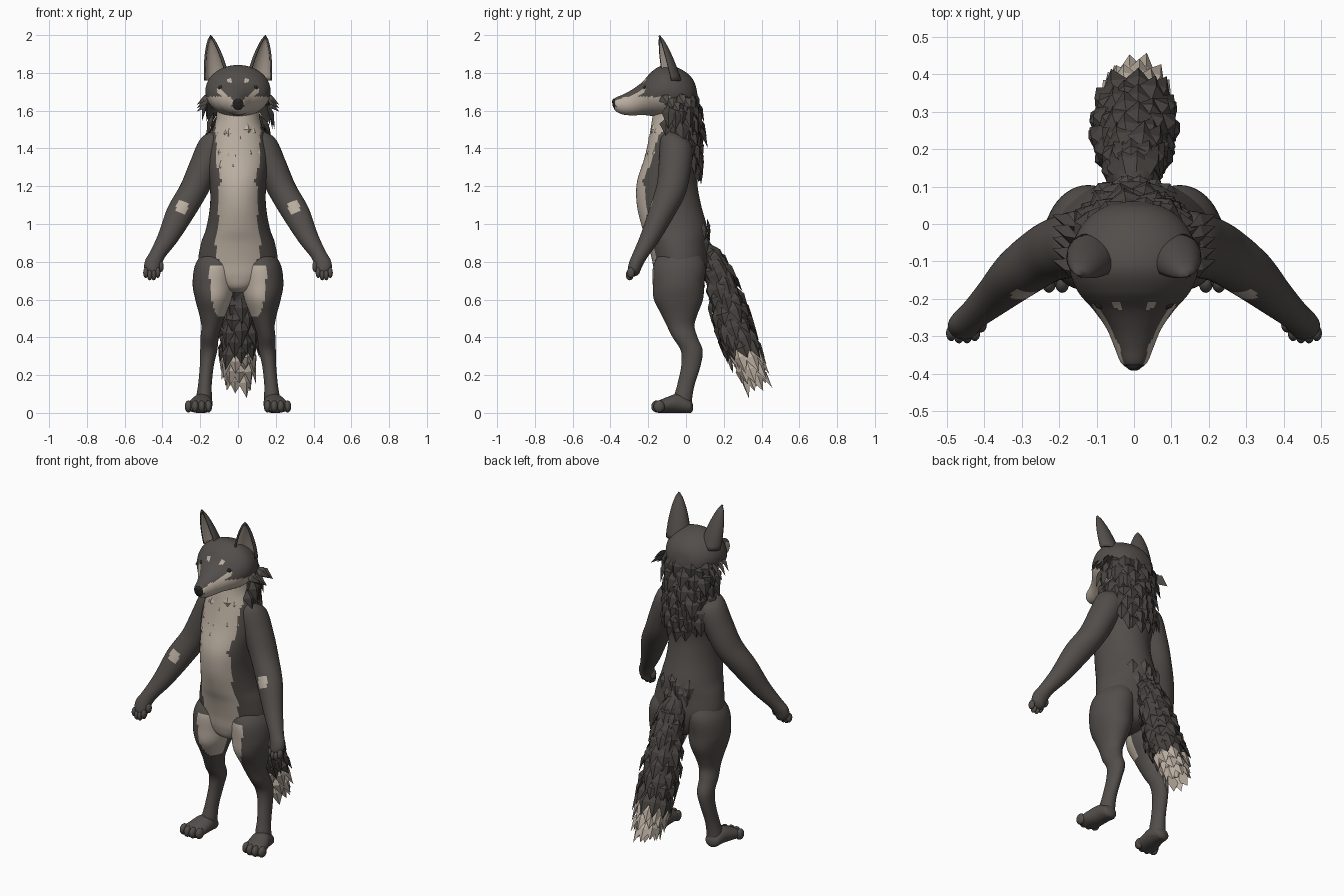
import bpy, bmesh, math, random
from mathutils import Vector

random.seed(4)
cube = bpy.data.objects.get("Cube")
if cube:
    bpy.data.objects.remove(cube)


def material(name, rgb):
    m = bpy.data.materials.new(name)
    m.use_nodes = True
    m.diffuse_color = (*rgb, 1)
    m.node_tree.nodes["Principled BSDF"].inputs["Base Color"].default_value = (*rgb, 1)
    return m


MATS = [material("charcoal coat", (.085, .075, .068)), material("cream fur", (.5, .43, .36)),
        material("dark tufts", (.062, .055, .05)), material("black nose", (.02, .018, .017))]
COAT, CREAM, TUFT, BLACK = range(4)
X, Y, Z = Vector((1, 0, 0)), Vector((0, 1, 0)), Vector((0, 0, 1))


def finish(name, bm, rule=None, smooth=True, recalc=True):
    """Turn a bmesh into an object, colouring each face by rule(centre)."""
    if recalc:
        bmesh.ops.recalc_face_normals(bm, faces=bm.faces)
    for f in bm.faces:
        f.smooth = smooth
        if rule:
            f.material_index = rule(f.calc_center_median())
    me = bpy.data.meshes.new(name)
    bm.to_mesh(me)
    bm.free()
    for m in MATS:
        me.materials.append(m)
    ob = bpy.data.objects.new(name, me)
    bpy.context.collection.objects.link(ob)
    return ob


def spline(rows, k):
    """Smooth curve through rows of numbers, k steps per span."""
    out = []
    for i in range(len(rows) - 1):
        a, b, c, d = (rows[max(0, min(len(rows) - 1, i + j))] for j in (-1, 0, 1, 2))
        for t in (j / k for j in range(k)):
            out.append([q + .5 * t * (r - p + t * (2*p - 5*q + 4*r - s + t * (3*(q - r) + s - p)))
                        for p, q, r, s in zip(a, b, c, d)])
    return out + [list(rows[-1])]


def loft(name, rows, u, v, rule, side=1, k=7, n=48):
    """Skin ellipses (x, y, z, radius along u, radius along v)."""
    bm, rings = bmesh.new(), []
    for x, y, z, ra, rb in spline(rows, k):
        ring = []
        for i in range(n):
            a = math.tau * i / n
            p = Vector((x, y, z)) + u * (max(ra, .002) * math.cos(a)) + v * (max(rb, .002) * math.sin(a))
            ring.append(bm.verts.new((p.x * side, p.y, max(p.z, 0))))
        rings.append(ring)
    for r, q in zip(rings, rings[1:]):
        for i in range(n):
            j = (i + 1) % n
            bm.faces.new((r[i], r[j], q[j], q[i]))
    bm.faces.new(rings[0])
    bm.faces.new(rings[-1])
    return finish(name, bm, rule)


def ball(name, pos, size, mat):
    bm = bmesh.new()
    bmesh.ops.create_uvsphere(bm, u_segments=16, v_segments=10, radius=1)
    for vert in bm.verts:
        vert.co = Vector(pos) + Vector(c * s for c, s in zip(vert.co, size))
    return finish(name, bm, lambda c: mat)


def tuft(bm, p, d, nrm, length, width, mat):
    """One pointed lock of fur with a raised ridge."""
    d = d.normalized()
    w = d.cross(nrm).normalized() * width / 2
    mid = p + d * length * .4
    root, a, tip, b, ridge = (bm.verts.new(c) for c in
                              (p, mid + w, p + d * length, mid - w, mid + nrm * width * .25))
    loop = (root, a, tip, b)
    for i in range(4):
        bm.faces.new((loop[i], loop[(i + 1) % 4], ridge)).material_index = mat
    bm.faces.new(loop[::-1]).material_index = mat


def tuft_ring(bm, row, u, v, down, angles, flare, length, width, mat):
    x, y, z, ra, rb = row
    for deg in angles:
        a = math.radians(deg + random.uniform(-6, 6))
        nrm = (u * math.cos(a) + v * math.sin(a)).normalized()
        p = Vector((x, y, z)) + u * (ra * math.cos(a)) + v * (rb * math.sin(a)) - nrm * .006
        p += down * random.uniform(-.02, .02)
        tuft(bm, p, down + nrm * flare * random.uniform(.6, 1.4), nrm,
             length * random.uniform(.8, 1.2), width, mat)


def ramp(z, pts):
    for (a, p), (b, q) in zip(pts, pts[1:]):
        if a <= z <= b:
            return p + (q - p) * (z - a) / (b - a)
    return 0


# Torso with cream chest and belly
TORSO = [(0, -.03, .635, .03, .05), (0, -.03, .66, .1, .11), (0, -.03, .72, .18, .135),
         (0, -.03, .8, .21, .148), (0, -.045, .9, .195, .158), (0, -.06, .98, .168, .172),
         (0, -.09, 1.1, .148, .17), (0, -.1, 1.22, .15, .16), (0, -.075, 1.35, .165, .145),
         (0, -.065, 1.46, .15, .13), (0, -.055, 1.55, .118, .125), (0, -.055, 1.64, .11, .11)]
BIB = [(.6, .15), (.74, .15), (.8, .105), (.9, .12), (1, .105), (1.2, .1), (1.22, .085),
       (1.3, .11), (1.5, .12), (1.7, .11)]
loft("torso", TORSO, X, Y,
     lambda c: CREAM if c.y < -.08 and abs(c.x) < ramp(c.z, BIB) else COAT, n=64)


# Head with cream muzzle, cheeks and brow marks
def face_rule(c):
    x = abs(c.x)
    if c.y < -.375:
        return BLACK
    if c.y > -.08:
        return COAT
    cheek = c.z < 1.675 - .1 * max(0, .06 - x) and (x > .035 or c.z < 1.62)
    streak = x < .11 and abs(c.z - 1.635 - .85 * (x - .02)) < .014
    brow = math.hypot(x - .045, c.z - 1.76) < .013
    return CREAM if cheek or (c.y < -.15 and (streak or brow)) else COAT


HEAD = [(0, .06, 1.67, .02, .02), (0, .045, 1.68, .08, .07), (0, .01, 1.69, .128, .105),
        (0, -.05, 1.7, .163, .13), (0, -.12, 1.703, .172, .138), (0, -.18, 1.69, .15, .118),
        (0, -.23, 1.665, .108, .088), (0, -.28, 1.645, .073, .07), (0, -.33, 1.633, .052, .054),
        (0, -.37, 1.633, .035, .037), (0, -.388, 1.638, .012, .014)]
loft("head", HEAD, X, Z, face_rule, n=64, k=9)
ball("nose", (0, -.376, 1.648), (.022, .016, .017), BLACK)


# Ears: curved leaves, cream inside
def ear(name, side):
    bm, grid = bmesh.new(), []
    back, across = Vector((-.33, .94, 0)), Vector((.94, .33, 0))
    for t in (i / 10 for i in range(11)):
        c = Vector((.11, -.085, 1.76)).lerp(Vector((.145, -.14, 2)), t)
        w = .068 * (1 - t) ** .75 * (1 + .45 * t) + .002
        row = []
        for deg in range(-105, 106, 15):
            a = math.radians(deg)
            p = c + across * w * math.sin(a) + back * w * .85 * math.cos(a)
            row.append(bm.verts.new((p.x * side, p.y, p.z)))
        grid.append(row)
    for r, q in zip(grid, grid[1:]):
        for i in range(len(r) - 1):
            quad = (r[i], r[i + 1], q[i + 1], q[i])
            bm.faces.new(quad if side < 0 else quad[::-1])
    bm.normal_update()
    middle = bm.faces[:][7]
    if middle.normal.y < 0:
        bmesh.ops.reverse_faces(bm, faces=bm.faces)
    shell = finish(name, bm, recalc=False).modifiers.new("thickness", "SOLIDIFY")
    shell.thickness, shell.offset, shell.material_offset = .011, -1, CREAM


# Limbs, built once per side
ARM = [(.06, -.05, 1.47, .06, .06), (.12, -.05, 1.42, .084, .09), (.18, -.06, 1.3, .08, .088),
       (.235, -.08, 1.18, .075, .08), (.305, -.13, 1.06, .073, .068), (.37, -.19, .93, .055, .052),
       (.425, -.24, .84, .042, .04), (.45, -.265, .79, .045, .036), (.457, -.278, .75, .042, .032),
       (.46, -.285, .73, .02, .016)]
LEG = [(.1, -.03, .86, .08, .1), (.12, -.035, .78, .108, .138), (.13, -.04, .68, .11, .136),
       (.13, -.04, .6, .096, .13), (.135, -.035, .52, .07, .095), (.14, -.028, .46, .054, .073),
       (.15, -.005, .4, .048, .066), (.155, .03, .33, .045, .058), (.165, .026, .25, .037, .051),
       (.175, 0, .15, .036, .046), (.18, -.015, .08, .042, .048), (.185, -.01, .02, .045, .04)]
FOOT = [(.185, .037, .03, .015, .015), (.187, .02, .035, .042, .036), (.19, -.04, .05, .055, .05),
        (.2, -.1, .042, .064, .042), (.207, -.145, .032, .066, .032), (.208, -.165, .028, .05, .02)]


def arm_rule(c):
    spot = math.hypot((abs(c.x) - .295) / .034, (c.z - 1.09) / .036) < 1
    return CREAM if spot and c.y < -.13 else COAT


def leg_rule(c):
    edge = ramp(c.z, [(.51, .11), (.56, .13), (.66, .15), (.78, .15)])
    return CREAM if c.y < -.05 and abs(c.x) < edge else COAT


arm_u = Vector((.92, 0, .38))
arm_v = arm_u.cross(Vector((.37, -.31, -.88))).normalized()
for side, label in ((1, "left"), (-1, "right")):
    loft(label + "_arm", ARM, arm_u, arm_v, arm_rule, side)
    loft(label + "_leg", LEG, X, Y, leg_rule, side)
    loft(label + "_foot", FOOT, X, Z, lambda c: COAT, side, n=32)
    ear(label + "_ear", side)
    ball(label + "_eye", (side * .087, -.214, 1.722), (.018, .013, .012), BLACK)
    ball(label + "_thumb", (side * .41, -.27, .775), (.017, .02, .03), COAT)
    for i in range(4):
        arc = .012 * (i in (1, 2))
        ball(f"{label}_finger_{i + 1}", (side * (.425 + .021 * i), -.292 - arc / 2, .742 - arc),
             (.014, .021, .028), COAT)
        ball(f"{label}_toe_{i + 1}", (side * (.157 + .035 * i), -.142 - arc, .034),
             (.02, .03, .032), COAT)

# Tail core
TAIL = [(0, .06, .92, .03, .03), (0, .1, .87, .05, .045), (0, .145, .79, .07, .062),
        (0, .195, .65, .088, .078), (0, .235, .51, .096, .086), (0, .275, .4, .09, .08),
        (0, .315, .3, .068, .06), (0, .35, .21, .032, .03), (0, .368, .168, .004, .004)]
tail_v = Vector((0, .93, .36))
loft("tail", TAIL, X, tail_v, lambda c: CREAM if c.z < .33 else TUFT, n=24, k=5)

# Tail fur, overlapping toward the tip
bm = bmesh.new()
path = spline(TAIL, 2)
for i, (row, nxt) in enumerate(zip(path, path[1:])):
    if 1 < i < 14:
        down = (Vector(nxt[:3]) - Vector(row[:3])).normalized()
        tuft_ring(bm, row, X, tail_v, down, range(20 * (i % 2), 360, 40), .2, .13, .08,
                  CREAM if row[2] < .36 else TUFT)
finish("tail_fur", bm, smooth=False)

# Mane over the back of the head, neck and shoulders
bm = bmesh.new()
for z, y, rx, ry, spread, flare in ((1.77, -.05, .115, .07, 75, .1), (1.71, -.06, .155, .11, 90, .2),
                                    (1.65, -.06, .16, .115, 100, .28), (1.58, -.06, .135, .125, 105, .35),
                                    (1.52, -.06, .14, .13, 100, .3), (1.46, -.065, .16, .135, 80, .25),
                                    (1.4, -.07, .17, .142, 60, .2), (1.34, -.075, .165, .145, 35, .15)):
    tuft_ring(bm, (0, y, z, rx, ry), X, Y, -Z, range(90 - spread, 91 + spread, 17), flare,
              .13, .085, TUFT if z < 1.75 else COAT)
finish("mane", bm, smooth=False)

# Cheek ruffs, chest fur and small tufts around the tail root
bm = bmesh.new()
for side in (1, -1):
    for i in range(5):
        out = Vector((side * .75, .35, -.6))
        p = Vector((side * .145, -.13 + .03 * i, 1.69 - .018 * (i % 3)))
        tuft(bm, p, out, Vector((side * .7, -.4, .5)).normalized(), .1, .06, COAT)
finish("cheek_ruffs", bm, smooth=False)

bm = bmesh.new()
for z, y, rx, ry, spread in ((1.53, -.055, .125, .126, 55), (1.44, -.067, .152, .132, 40),
                             (1.36, -.075, .163, .144, 30)):
    tuft_ring(bm, (0, y, z, rx, ry), X, Y, -Z, range(270 - spread, 271 + spread, 20), .06,
              .13, .085, CREAM)
finish("chest_fur", bm, smooth=False)

bm = bmesh.new()
for z, ry in ((1.02, .168), (.95, .168), (.9, .158)):
    tuft_ring(bm, (0, -.05, z, .18, ry), X, Y, -Z, (66, 82, 98, 114), .1, .1, .06, COAT)
finish("tail_root_fur", bm, smooth=False)
